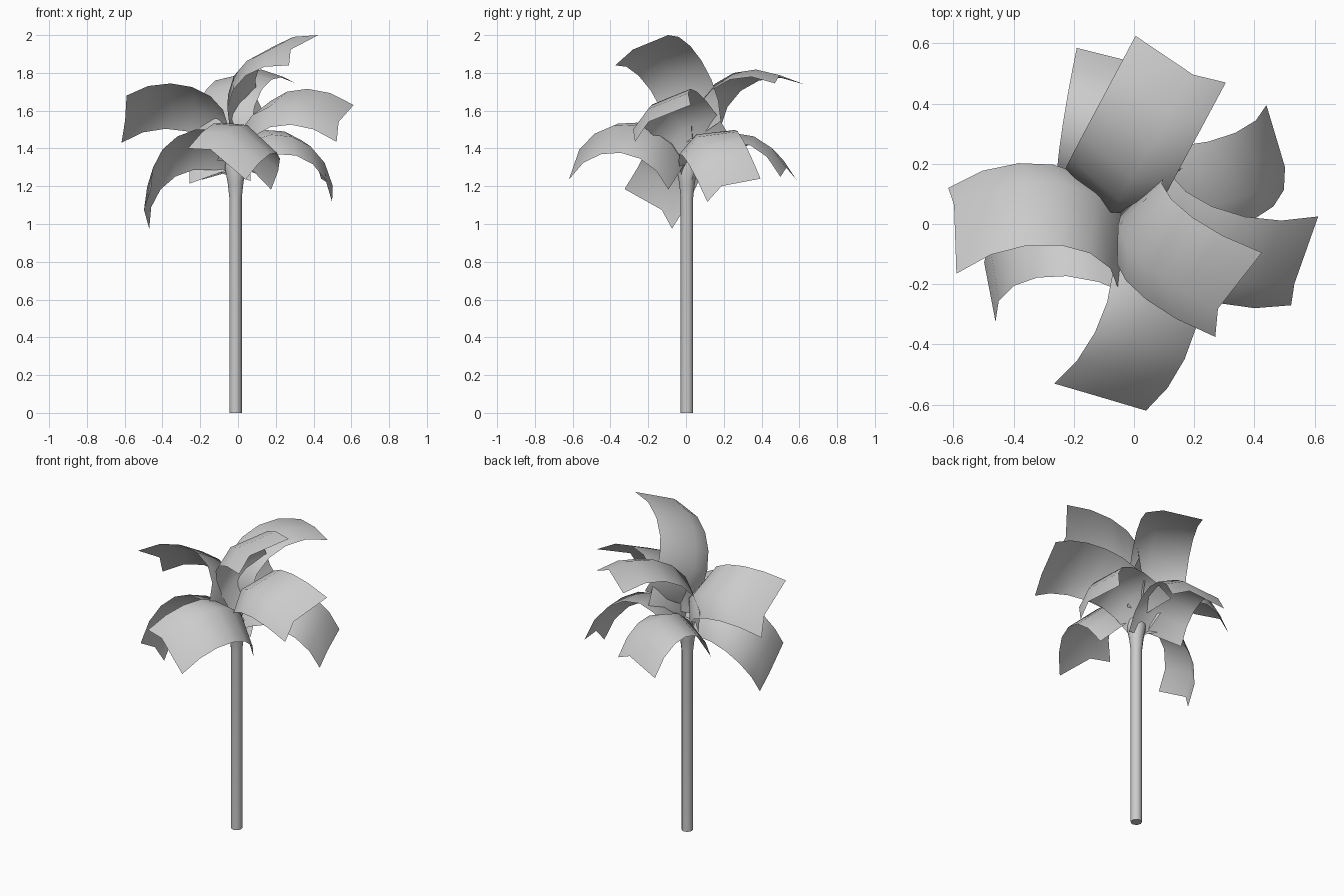
import bpy, math
from mathutils import Vector

if "Cube" in bpy.data.objects:
    bpy.data.objects.remove(bpy.data.objects["Cube"])


def make_object(name, verts, faces):
    mesh = bpy.data.meshes.new(name)
    mesh.from_pydata(verts, [], faces)
    mesh.update()
    obj = bpy.data.objects.new(name, mesh)
    bpy.context.collection.objects.link(obj)
    bpy.context.view_layer.objects.active = obj
    for other in bpy.context.selected_objects:
        other.select_set(False)
    obj.select_set(True)
    bpy.ops.object.shade_smooth_by_angle(angle=math.radians(60))
    return obj


# Trunk: slim lathed column flaring at the crown
def trunk(profile, sides=12, cx=-0.013, cy=0.005):
    verts, faces = [], []
    for r, z in profile:
        for i in range(sides):
            a = 2 * math.pi * i / sides
            verts.append((cx + r * math.cos(a), cy + r * math.sin(a), z))
    for k in range(len(profile) - 1):
        for i in range(sides):
            j = (i + 1) % sides
            faces.append((k * sides + i, k * sides + j,
                          (k + 1) * sides + j, (k + 1) * sides + i))
    faces.append(tuple(reversed(range(sides))))
    top = (len(profile) - 1) * sides
    faces.append(tuple(range(top, top + sides)))
    make_object("trunk", verts, faces)


trunk([(0.033, 0), (0.033, 1.14), (0.042, 1.22), (0.057, 1.30), (0.05, 1.34)])


# Frond: arched sheet with a ridge fold, from the crown to two tip corners
def frond(name, base_z, left_tip, right_tip, segs=6, split=0.68):
    lt, rt = Vector(left_tip), Vector(right_tip)
    chord_point = lt.lerp(rt, split)
    w = (lt - rt).normalized()
    base = Vector((-0.015, 0.01, base_z)) + w * 0.07
    d = chord_point - base
    d = (d - w * d.dot(w)).normalized()
    n = d.cross(w)
    tip = chord_point + n * 0.052
    p1 = base.lerp(tip, 0.13) + n * 0.255
    p2 = base.lerp(tip, 0.70) + n * 0.265
    width = (lt - rt).length
    verts, faces = [], []
    for i in range(segs + 1):
        t = i / segs
        u = 1 - t
        ridge = (base * u ** 3 + p1 * (3 * t * u * u)
                 + p2 * (3 * t * t * u) + tip * t ** 3)
        side = d * (0.045 * u) - n * 0.052
        left = 0.195 + (split * width - 0.195) * t
        right = 0.14 + ((1 - split) * width - 0.14) * t
        verts += [ridge + side + w * left, ridge, ridge + side - w * right]
    for i in range(segs):
        for c in (0, 1):
            k = 3 * i + c
            faces.append((k, k + 1, k + 4, k + 3))
    make_object(name, verts, faces)


# Eight fronds: crown height, left tip corner, right tip corner
fronds = [
    (1.36, (-0.59, -0.165, 1.68), (-0.617, 0.12, 1.43)),
    (1.43, (0.425, -0.095, 2.0), (0.27, -0.375, 1.84)),
    (1.36, (0.612, 0.025, 1.63), (0.522, -0.27, 1.435)),
    (1.41, (0.005, 0.625, 1.74), (0.305, 0.47, 1.745)),
    (1.28, (-0.19, 0.585, 1.235), (0.13, 0.50, 1.25)),
    (1.34, (-0.46, -0.325, 1.185), (-0.47, -0.074, 0.975)),
    (1.35, (0.04, -0.62, 1.235), (-0.265, -0.53, 1.40)),
    (1.34, (0.44, 0.395, 1.24), (0.498, 0.113, 1.117)),
]
for i, (z, left, right) in enumerate(fronds, 1):
    frond(f"frond_{i}", z, left, right)
